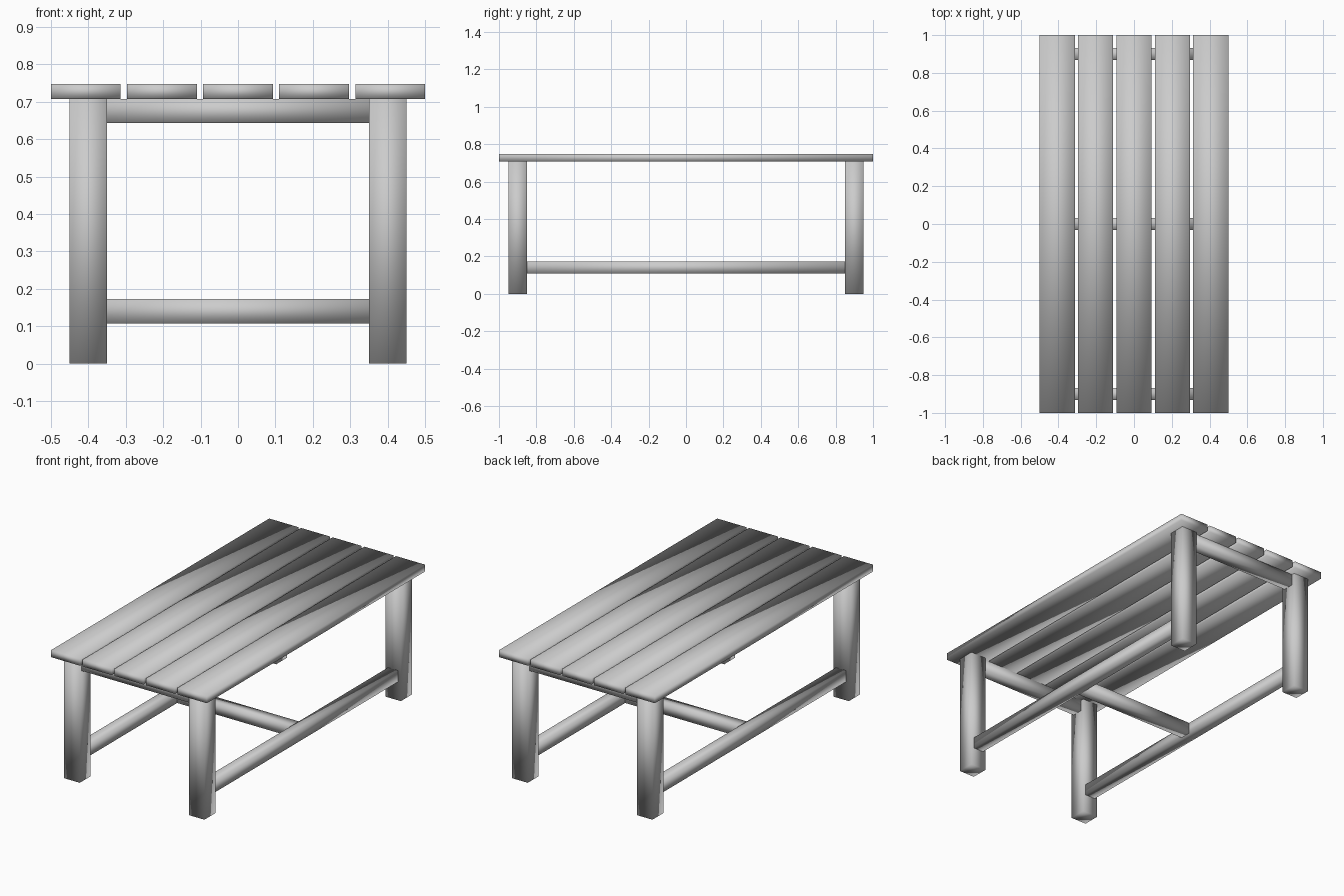
import bpy
import bmesh
from mathutils import Vector

if "Cube" in bpy.data.objects:
    bpy.data.objects.remove(bpy.data.objects["Cube"])


def box(name, lo, hi):
    """Softly shaded box spanning the corners lo and hi."""
    lo, hi = Vector(lo), Vector(hi)
    size, centre = hi - lo, (lo + hi) / 2
    bm = bmesh.new()
    bmesh.ops.create_cube(bm, size=1)
    bmesh.ops.scale(bm, vec=size, verts=bm.verts)
    for f in bm.faces:
        f.smooth = True
    mesh = bpy.data.meshes.new(name)
    bm.to_mesh(mesh)
    bm.free()
    obj = bpy.data.objects.new(name, mesh)
    obj.location = centre
    bpy.context.collection.objects.link(obj)
    return obj


TOP, UNDER = 0.748, 0.708      # table top heights
PLANK, PITCH = 0.1866, 0.2034  # plank width and spacing
LX, LY, LEG = 0.4, 0.9, 0.05   # leg centre and half width
R = 0.0325                     # rail half width
LOW = 0.108                    # underside of low rails

# table top planks
for i in range(-2, 3):
    x = i * PITCH
    box("top_plank", (x - PLANK / 2, -1, UNDER), (x + PLANK / 2, 1, TOP))

# legs
for sx in (-1, 1):
    for sy in (-1, 1):
        x, y = sx * LX, sy * LY
        box("leg", (x - LEG, y - LEG, 0), (x + LEG, y + LEG, UNDER))

# end rails under the top
for y in (-LY, LY):
    box("end_rail", (-LX + LEG, y - R, UNDER - 2 * R), (LX - LEG, y + R, UNDER))

# long low stretchers between the legs
for x in (-LX, LX):
    box("side_stretcher", (x - R, -LY + LEG, LOW), (x + R, LY - LEG, LOW + 2 * R))

# low crossbar joining the stretchers
box("cross_stretcher", (-LX + R, -R, LOW), (LX - R, R, LOW + 2 * R))
